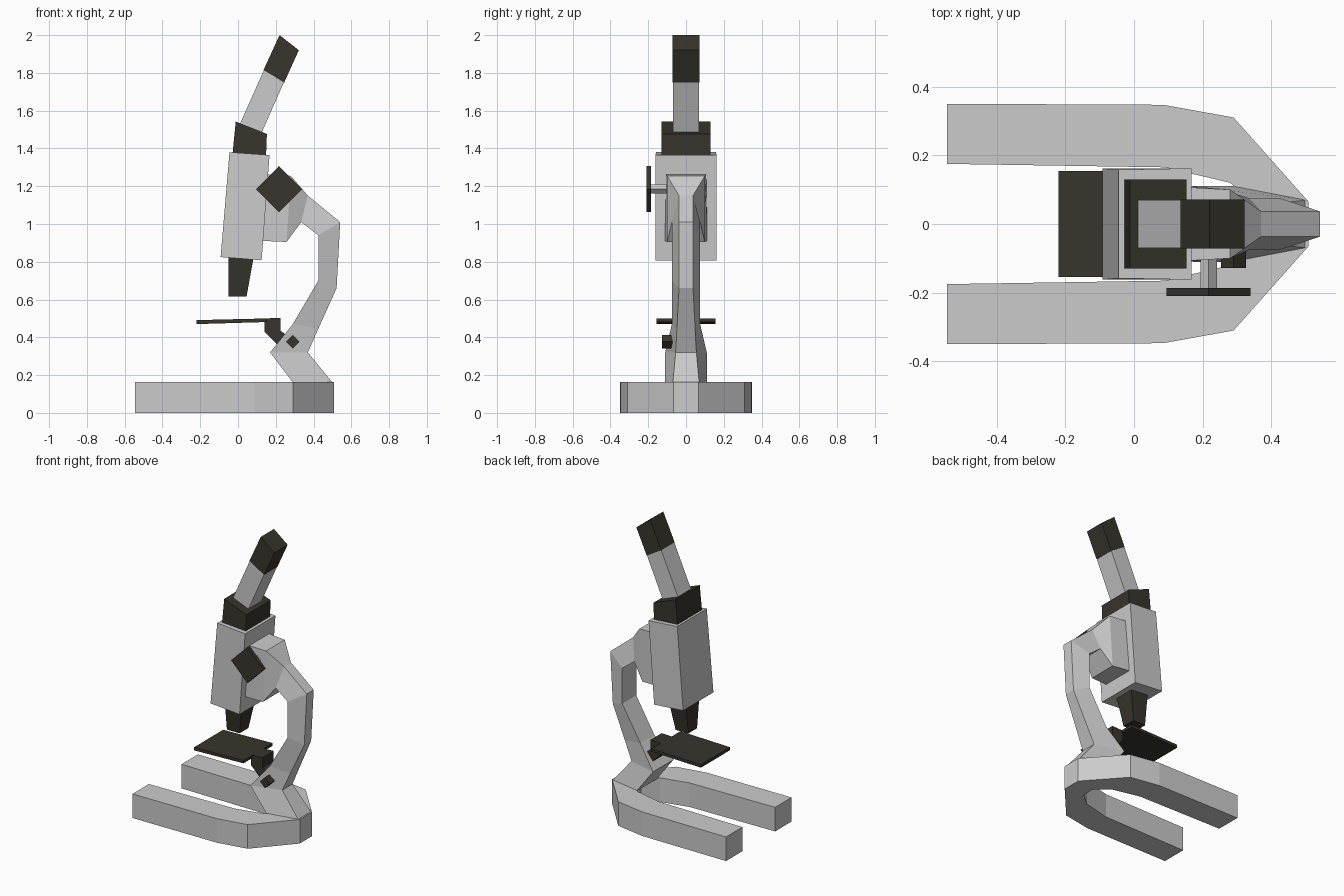
import bpy, bmesh, math
from mathutils import Matrix

if "Cube" in bpy.data.objects:
    bpy.data.objects.remove(bpy.data.objects["Cube"])


def material(name, rgb):
    m = bpy.data.materials.new(name)
    m.diffuse_color = (*rgb, 1)
    m.use_nodes = True
    m.node_tree.nodes["Principled BSDF"].inputs["Base Color"].default_value = m.diffuse_color
    return m


grey = material("light_grey", (0.60, 0.60, 0.60))
dark = material("dark_olive_black", (0.038, 0.035, 0.025))


def finish(name, bm, mat):
    bmesh.ops.recalc_face_normals(bm, faces=bm.faces)
    me = bpy.data.meshes.new(name)
    bm.to_mesh(me)
    bm.free()
    me.materials.append(mat)
    ob = bpy.data.objects.new(name, me)
    bpy.context.collection.objects.link(ob)
    return ob


def loft(name, mat, sections):
    """Each section is two (x, z, half_width) edges, mirrored in y to a quad."""
    bm = bmesh.new()
    rings = []
    for (ax, az, aw), (bx, bz, bw) in sections:
        pts = [(ax, -aw, az), (ax, aw, az), (bx, bw, bz), (bx, -bw, bz)]
        rings.append([bm.verts.new(p) for p in pts])
    for r, s in zip(rings, rings[1:]):
        for i in range(4):
            j = (i + 1) % 4
            bm.faces.new((r[i], r[j], s[j], s[i]))
    bm.faces.new(rings[0])
    bm.faces.new(rings[-1])
    return finish(name, bm, mat)


def prism(name, mat, pts, vec):
    """Extrude a flat outline along a vector."""
    bm = bmesh.new()
    face = bm.faces.new([bm.verts.new(p) for p in pts])
    ext = bmesh.ops.extrude_face_region(bm, geom=[face], use_keep_orig=True)
    verts = [v for v in ext["geom"] if isinstance(v, bmesh.types.BMVert)]
    bmesh.ops.translate(bm, verts=verts, vec=vec)
    return finish(name, bm, mat)


def diamond(name, mat, x, z, r, y0, y1):
    """Four-sided rod along y, standing on its corner."""
    pts = [(x + r, y0, z), (x, y0, z + r), (x - r, y0, z), (x, y0, z - r)]
    return prism(name, mat, pts, (0, y1 - y0, 0))


# Horseshoe base: half outline, mirrored in y
outer = [(-0.545, 0.35), (0.085, 0.347), (0.29, 0.31), (0.508, 0.065)]
inner = [(-0.545, 0.175), (0.09, 0.165), (0.28, 0.12), (0.37, 0.045)]
bm = bmesh.new()
rows = []
for pts in (outer, inner):
    line = pts + [(x, -y) for x, y in reversed(pts)]
    rows.append([[bm.verts.new((x, y, z)) for x, y in line] for z in (0, 0.163)])
(ol, oh), (il, ih) = rows
for a, b in ((ol, oh), (oh, ih), (ih, il), (il, ol)):
    for i in range(len(a) - 1):
        bm.faces.new((a[i], a[i + 1], b[i + 1], b[i]))
for k in (0, -1):
    bm.faces.new((ol[k], oh[k], ih[k], il[k]))
finish("horseshoe_base", bm, grey)

# Curved arm from the base up to the head, narrow at the back
loft("arm", grey, [
    ((0.505, 0.155, 0.07), (0.295, 0.155, 0.11)),
    ((0.37, 0.32, 0.055), (0.17, 0.32, 0.11)),
    ((0.425, 0.445, 0.048), (0.29, 0.47, 0.075)),
    ((0.522, 0.66, 0.037), (0.425, 0.70, 0.075)),
    ((0.541, 1.01, 0.037), (0.425, 0.94, 0.075)),
    ((0.37, 1.15, 0.037), (0.335, 1.01, 0.075)),
    ((0.28, 1.255, 0.10), (0.257, 0.905, 0.10)),
    ((0.10, 1.265, 0.11), (0.10, 0.912, 0.115)),
])

# Tilted body, collar, tube, eyepiece and objective
loft("body", grey, [
    ((-0.092, 0.825, 0.162), (0.125, 0.808, 0.162)),
    ((-0.045, 1.38, 0.158), (0.167, 1.365, 0.162)),
])
loft("collar", dark, [
    ((-0.03, 1.36, 0.13), (0.148, 1.35, 0.13)),
    ((-0.012, 1.542, 0.13), (0.153, 1.477, 0.13)),
])
loft("tube", grey, [
    ((-0.005, 1.495, 0.07), (0.115, 1.46, 0.07)),
    ((0.137, 1.815, 0.07), (0.243, 1.75, 0.07)),
])
loft("eyepiece", dark, [
    ((0.135, 1.815, 0.071), (0.245, 1.75, 0.071)),
    ((0.22, 2.0, 0.071), (0.322, 1.92, 0.071)),
])
loft("objective", dark, [
    ((-0.05, 0.83, 0.072), (0.082, 0.82, 0.072)),
    ((-0.05, 0.615, 0.047), (0.045, 0.615, 0.047)),
])

# Stage plate and its bracket
loft("stage", dark, [
    ((-0.22, 0.47, 0.155), (-0.22, 0.491, 0.155)),
    ((0.15, 0.481, 0.155), (0.15, 0.5, 0.155)),
])
bracket = [(0.14, 0.5), (0.225, 0.503), (0.225, 0.435), (0.26, 0.41),
           (0.215, 0.355), (0.14, 0.43)]
prism("stage_bracket", dark, [(x, -0.06, z) for x, z in bracket], (0, 0.12, 0))

# Focus knob with shaft, and the small tilt knob, on the front side
diamond("focus_shaft", grey, 0.217, 1.185, 0.024, -0.19, -0.09)
diamond("focus_knob", dark, 0.217, 1.185, 0.122, -0.21, -0.186)
diamond("tilt_knob", dark, 0.29, 0.377, 0.036, -0.128, -0.06)
